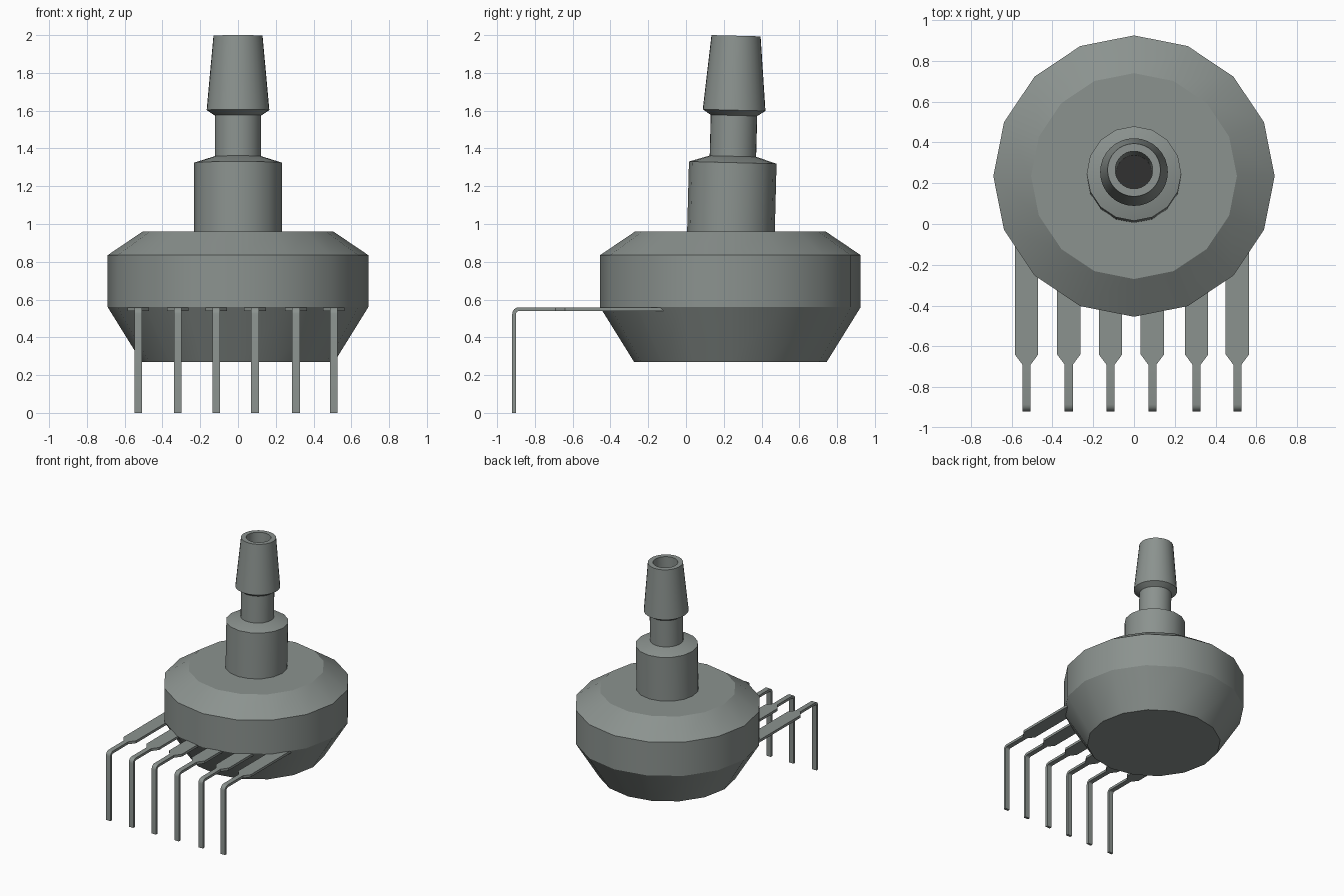
import bpy, bmesh
from math import cos, sin, pi, radians
from mathutils import Vector

cube = bpy.data.objects.get("Cube")
if cube:
    bpy.data.objects.remove(cube, do_unlink=True)


def material(name, rgb):
    m = bpy.data.materials.new(name)
    m.use_nodes = True
    m.diffuse_color = (*rgb, 1)
    m.node_tree.nodes["Principled BSDF"].inputs["Base Color"].default_value = (*rgb, 1)
    return m


GREY = material("warm grey", (0.26, 0.29, 0.275))
DARK = material("bore dark", (0.03, 0.03, 0.03))


def finish(bm, name, smooth=30):
    bmesh.ops.recalc_face_normals(bm, faces=bm.faces)
    mesh = bpy.data.meshes.new(name)
    bm.to_mesh(mesh)
    bm.free()
    mesh.materials.append(GREY)
    ob = bpy.data.objects.new(name, mesh)
    bpy.context.collection.objects.link(ob)
    bpy.ops.object.select_all(action='DESELECT')
    ob.select_set(True)
    bpy.context.view_layer.objects.active = ob
    bpy.ops.object.shade_smooth_by_angle(angle=radians(smooth))
    return ob


def lathe(name, profile, sides):
    """Closed solid turned around z from (radius, height) points."""
    bm = bmesh.new()
    rings = [[bm.verts.new((r * cos(2 * pi * i / sides), r * sin(2 * pi * i / sides), z))
              for i in range(sides)] for r, z in profile]
    for a, b in zip(rings, rings[1:]):
        for i in range(sides):
            j = (i + 1) % sides
            bm.faces.new((a[i], a[j], b[j], b[i]))
    bm.faces.new(rings[0][::-1])
    bm.faces.new(rings[-1])
    return finish(bm, name)


# Sensor body
AXIS_Y = 0.235
body = lathe("sensor_body", [(0.51, 0.27), (0.69, 0.56), (0.69, 0.835), (0.505, 0.96)], 16)
body.location.y = AXIS_Y

# Port: collar and hollow barbed stem, leaning slightly back
collar = lathe("port_collar", [(0.232, -0.03), (0.232, 0.365), (0.12, 0.40)], 16)
stem = lathe("barbed_stem", [(0.123, 0.3), (0.123, 0.615), (0.166, 0.643), (0.13, 1.037),
                             (0.092, 1.037), (0.088, 0.45)], 32)
stem.data.materials.append(DARK)
for face in stem.data.polygons:
    if len(face.vertices) > 4 and face.center.z > 0.4:
        face.material_index = 1
for part in (collar, stem):
    part.location = (0, AXIS_Y + 0.003, 0.96)
    part.rotation_euler.x = -0.026

# Bent leads: strip swept along a (y, z, half width) path
HALF_THICK = 0.01
path = [(0.05, 0.549, 0.057), (-0.64, 0.549, 0.057), (-0.69, 0.549, 0.02)]
for k in range(5):
    a = pi / 2 * k / 4
    path.append((-0.885 - 0.025 * sin(a), 0.524 + 0.025 * cos(a), 0.02))
path.append((-0.91, 0, 0.02))


def lead(name, x):
    bm = bmesh.new()
    pts = [Vector((0, y, z)) for y, z, w in path]
    rings = []
    for i, p in enumerate(pts):
        d = (pts[min(i + 1, len(pts) - 1)] - pts[max(i - 1, 0)]).normalized()
        n = Vector((0, -d.z, d.y)) * HALF_THICK
        w = Vector((path[i][2], 0, 0))
        rings.append([bm.verts.new(p + q) for q in (w + n, n - w, -n - w, w - n)])
    for a, b in zip(rings, rings[1:]):
        for i in range(4):
            j = (i + 1) % 4
            bm.faces.new((a[i], a[j], b[j], b[i]))
    bm.faces.new(rings[0])
    bm.faces.new(rings[-1])
    ob = finish(bm, name)
    ob.location.x = x


for i, x in enumerate((-0.527, -0.32, -0.115, 0.09, 0.307, 0.507)):
    lead(f"lead_{i + 1}", x)
